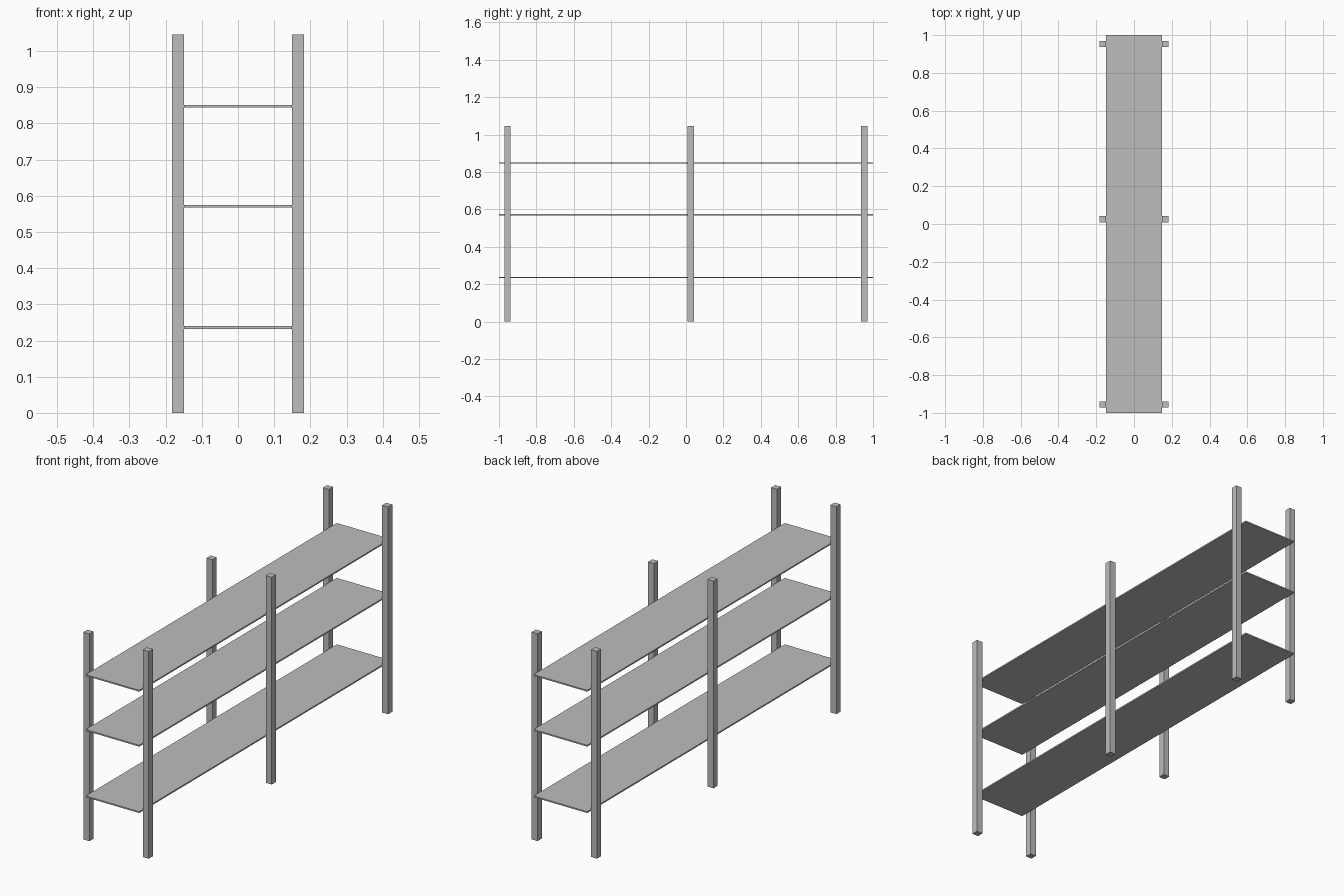
import bpy

default = bpy.data.objects.get("Cube")
if default:
    bpy.data.objects.remove(default, do_unlink=True)

grey = bpy.data.materials.new("plain grey")
grey.use_nodes = True
colour = (0.51, 0.51, 0.51, 1)
grey.diffuse_color = colour
grey.node_tree.nodes["Principled BSDF"].inputs["Base Color"].default_value = colour


def box(name, centre, size):
    bpy.ops.mesh.primitive_cube_add(size=1, location=centre)
    obj = bpy.context.object
    obj.name = name
    obj.scale = size
    bpy.ops.object.transform_apply(location=False, rotation=False, scale=True)
    obj.data.materials.append(grey)
    return obj


POST = 0.033
HEIGHT = 1.045
SHELF_HALF = 0.149

# Three pairs of square posts, standing just outside the shelf edges
for place, y in (("front", -0.955), ("middle", 0.025), ("back", 0.953)):
    for side, sign in (("left", 1), ("right", -1)):
        box(f"{place}_{side}_post",
            (sign * (SHELF_HALF + POST / 2), y, HEIGHT / 2),
            (POST, POST, HEIGHT))

# Thin full-length shelves
for level, z in (("lower", 0.236), ("middle", 0.571), ("upper", 0.848)):
    box(f"{level}_shelf", (0, 0, z), (2 * SHELF_HALF, 2, 0.007))
